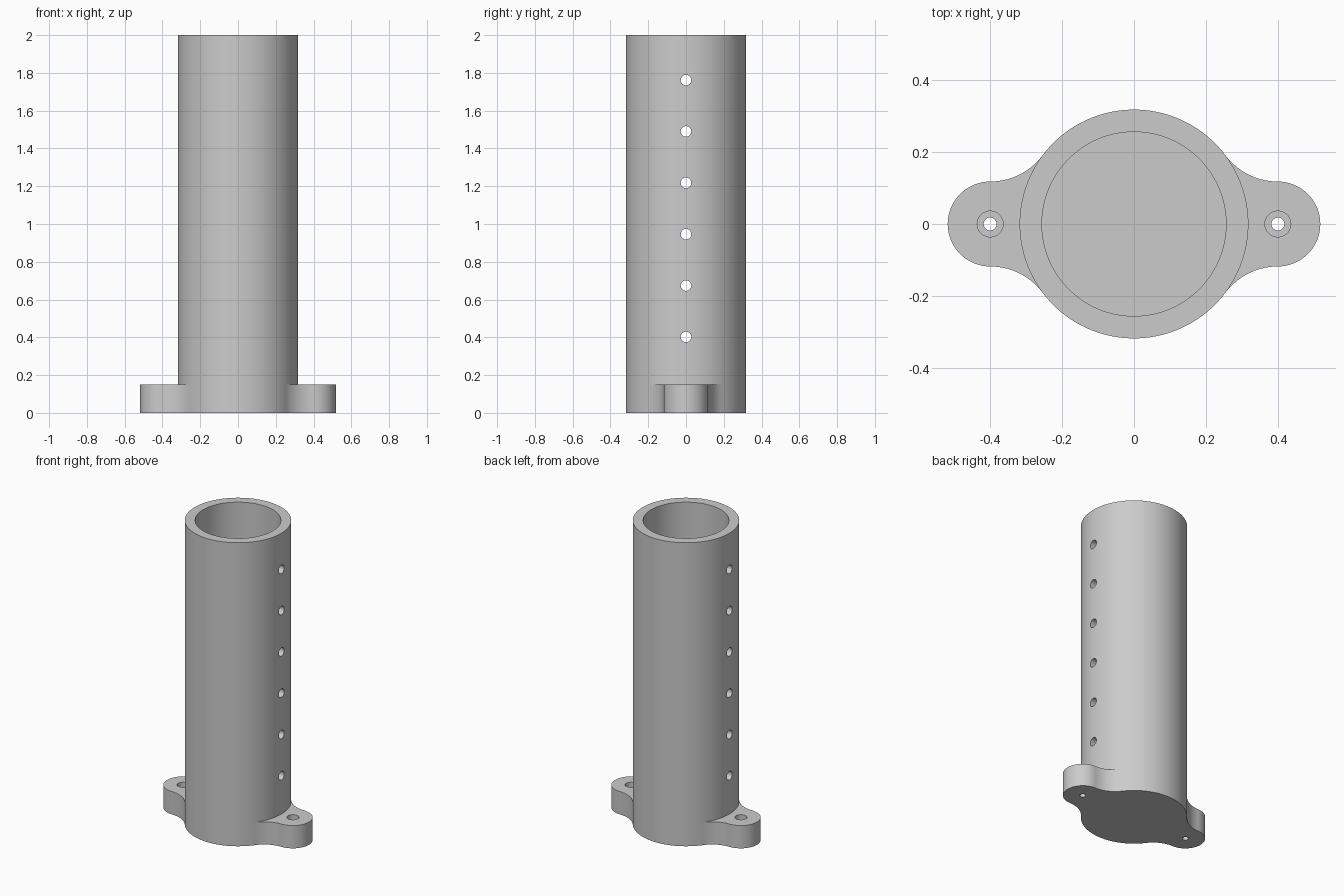
import bpy, bmesh
from math import pi, cos, sin, atan2, radians
from mathutils import Matrix

if "Cube" in bpy.data.objects:
    bpy.data.objects.remove(bpy.data.objects["Cube"], do_unlink=True)

HEIGHT, OUTER, BORE = 2.0, 0.318, 0.256
FLANGE, EAR_X, EAR_R = 0.15, 0.4, 0.118

grey = bpy.data.materials.new("plain grey")
grey.use_nodes = True
grey.diffuse_color = (0.6, 0.6, 0.6, 1)
grey.node_tree.nodes["Principled BSDF"].inputs["Base Color"].default_value = (0.6, 0.6, 0.6, 1)


def make_object(name, bm):
    bmesh.ops.recalc_face_normals(bm, faces=bm.faces)
    mesh = bpy.data.meshes.new(name)
    bm.to_mesh(mesh)
    bm.free()
    mesh.materials.append(grey)
    obj = bpy.data.objects.new(name, mesh)
    bpy.context.collection.objects.link(obj)
    return obj


def cylinder(name, radius, z0, z1, x=0.0, segments=48):
    bm = bmesh.new()
    bmesh.ops.create_cone(bm, cap_ends=True, segments=segments, radius1=radius, radius2=radius,
                          depth=z1 - z0, matrix=Matrix.Translation((x, 0, (z0 + z1) / 2)))
    return make_object(name, bm)


def arc(cx, cy, r, a0, a1, n):
    return [(cx + r * cos(a0 + (a1 - a0) * i / n), cy + r * sin(a0 + (a1 - a0) * i / n))
            for i in range(n + 1)]


def ear(name, side):
    # Rounded lug blended into the tube by concave fillets
    fillet = (EAR_X ** 2 + EAR_R ** 2 - OUTER ** 2) / (2 * (OUTER - EAR_R))
    cy = EAR_R + fillet
    upper = arc(EAR_X, cy, fillet, -pi / 2, atan2(-cy, -EAR_X), 14)
    lower = [(x, -y) for x, y in reversed(upper)]
    outline = arc(EAR_X, 0, EAR_R, -pi / 2, pi / 2, 32) + upper[1:]
    outline += [(0.2, 0.14), (0.2, -0.14)] + lower[:-1]
    bm = bmesh.new()
    face = bm.faces.new([bm.verts.new((side * x, y, 0)) for x, y in outline])
    top = bmesh.ops.extrude_face_region(bm, geom=[face])["geom"]
    bmesh.ops.translate(bm, vec=(0, 0, FLANGE),
                        verts=[v for v in top if isinstance(v, bmesh.types.BMVert)])
    return make_object(name, bm)


def combine(target, tool, operation):
    mod = target.modifiers.new(operation, 'BOOLEAN')
    mod.operation, mod.object, mod.solver = operation, tool, 'EXACT'
    bpy.context.view_layer.objects.active = target
    bpy.ops.object.modifier_apply(modifier=mod.name)
    bpy.data.objects.remove(tool, do_unlink=True)


# Closed-bottom tube with two mounting ears
tube = cylinder("mounting_tube", OUTER, 0, HEIGHT, segments=128)
for side in (-1, 1):
    combine(tube, ear("ear", side), 'UNION')
combine(tube, cylinder("bore_cutter", BORE, FLANGE, HEIGHT + 0.1, segments=128), 'DIFFERENCE')

# Counterbored screw holes
for side in (-1, 1):
    combine(tube, cylinder("screw_cutter", 0.018, -0.1, 0.3, side * EAR_X, 32), 'DIFFERENCE')
    combine(tube, cylinder("head_cutter", 0.036, 0.08, 0.3, side * EAR_X, 32), 'DIFFERENCE')

# Row of cross holes through both walls
for i in range(6):
    drill = cylinder("cross_hole_cutter", 0.028, -0.5, 0.5, segments=32)
    drill.data.transform(Matrix.Translation((0, 0, 0.402 + 0.272 * i)) @ Matrix.Rotation(pi / 2, 4, 'Y'))
    combine(tube, drill, 'DIFFERENCE')

bpy.ops.object.select_all(action='DESELECT')
tube.select_set(True)
bpy.context.view_layer.objects.active = tube
bpy.ops.object.shade_smooth_by_angle(angle=radians(30))
